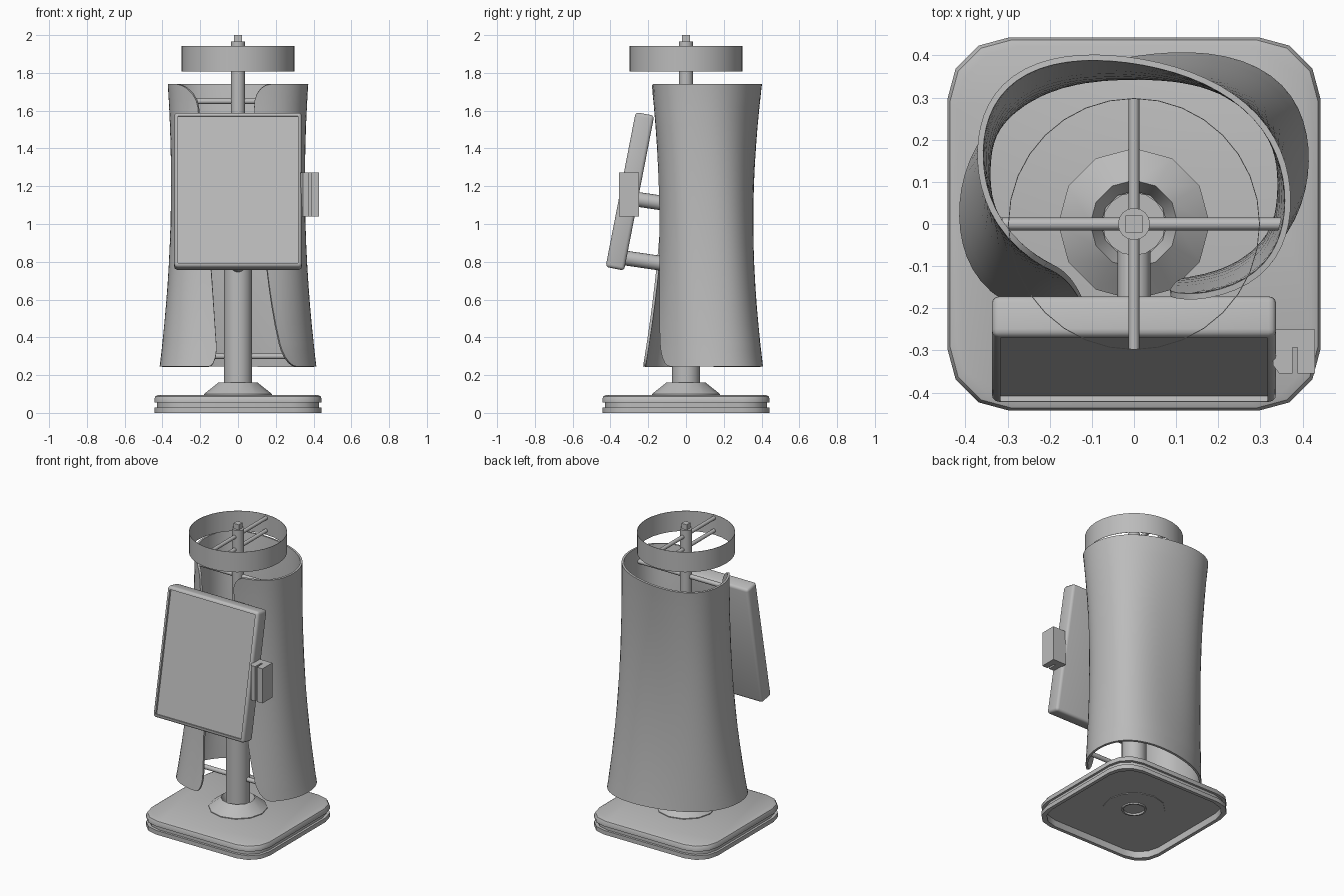
import bpy, bmesh, math
from mathutils import Matrix, Vector

cube = bpy.data.objects.get("Cube")
if cube:
    bpy.data.objects.remove(cube, do_unlink=True)

GREY = (0.5, 0.5, 0.5, 1)
grey = bpy.data.materials.new("plain_grey")
grey.use_nodes = True
grey.diffuse_color = GREY
grey.node_tree.nodes["Principled BSDF"].inputs["Base Color"].default_value = GREY


def finish(name, bm, solid=0):
    """Turn a bmesh into a shaded object, thickened inwards if asked."""
    if not solid:
        bmesh.ops.recalc_face_normals(bm, faces=bm.faces)
    mesh = bpy.data.meshes.new(name)
    bm.to_mesh(mesh)
    bm.free()
    mesh.materials.append(grey)
    ob = bpy.data.objects.new(name, mesh)
    bpy.context.collection.objects.link(ob)
    bpy.ops.object.select_all(action="DESELECT")
    ob.select_set(True)
    bpy.context.view_layer.objects.active = ob
    if solid:
        mod = ob.modifiers.new("thickness", "SOLIDIFY")
        mod.thickness, mod.offset = solid, -1
        bpy.ops.object.modifier_apply(modifier=mod.name)
    bpy.ops.object.shade_smooth_by_angle(angle=math.radians(38))
    return ob


def loft(name, rings, closed=True, caps=True, loop=False, solid=0):
    """Skin a list of point rings, optionally capped or joined end to end."""
    bm = bmesh.new()
    rows = [[bm.verts.new(p) for p in ring] for ring in rings]
    n = len(rows[0])
    pairs = list(zip(rows, rows[1:]))
    if loop:
        pairs.append((rows[-1], rows[0]))
    for a, b in pairs:
        for i in range(n if closed else n - 1):
            j = (i + 1) % n
            bm.faces.new((a[i], a[j], b[j], b[i]))
    if caps:
        bm.faces.new(rows[0][::-1])
        bm.faces.new(rows[-1])
    return finish(name, bm, solid)


def circle(r, z, n):
    return [(r * math.cos(math.tau * i / n), r * math.sin(math.tau * i / n), z) for i in range(n)]


def turned(name, profile, n, **kw):
    return loft(name, [circle(r, z, n) for r, z in profile], **kw)


def rod(name, start, end, r, n=12):
    a, b = Vector(start), Vector(end)
    turn = (b - a).to_track_quat("Z", "Y")
    rings = [[p + turn @ Vector(c) for c in circle(r, 0, n)] for p in (a, b)]
    return loft(name, rings)


# Grooved base plate with rounded corners and a recessed underside
def rounded_square(half, z, radius=0.147):
    pts = []
    for k in range(4):
        for step in range(4):
            a = math.radians(90 * k + 30 * step)
            c = math.radians(90 * k + 45)
            m = (half - radius) * math.sqrt(2)
            pts.append((m * math.cos(c) + radius * math.cos(a),
                        m * math.sin(c) + radius * math.sin(a), z))
    return pts


base_profile = [(0.42, 0.045), (0.42, 0), (0.443, 0), (0.443, 0.028), (0.428, 0.028),
                (0.428, 0.055), (0.443, 0.055), (0.443, 0.074), (0.437, 0.088), (0.422, 0.095)]
loft("base_plate", [rounded_square(h, z) for h, z in base_profile])
turned("underside_disc", [(0.19, 0.046), (0.19, 0.041), (0.074, 0.041), (0.074, 0.046)],
       12, caps=False, loop=True)
turned("underside_tube", [(0.076, 0.046), (0.076, 0.032), (0.066, 0.032), (0.066, 0.046)],
       16, caps=False, loop=True)

# Collar and stepped pole
turned("pole_collar", [(0.18, 0.09), (0.18, 0.1), (0.104, 0.16), (0.078, 0.1)],
       12, caps=False)
turned("lower_pole", [(0.075, 0.09), (0.075, 1.25)], 16)
turned("upper_pole", [(0.038, 1.25), (0.038, 1.965)], 16)
half = 0.02
loft("pole_tip", [[(-half, -half, z), (half, -half, z), (half, half, z), (-half, half, z)]
                  for z in (1.96, 2.0)])

# Halo ring and its spokes
turned("halo_ring", [(0.299, 1.808), (0.299, 1.943), (0.297, 1.943), (0.297, 1.808)],
       32, caps=False, loop=True)
for label, z in (("lower", 1.835), ("upper", 1.92)):
    rod(label + "_halo_spoke", (0, -0.297, z), (0, 0.297, z), 0.0125)

# Twisting wrap-around shell, open at the front with rounded corners
BOTTOM, TOP, CORNER = 0.246, 1.74, 0.12


def corner(d):
    u = max(0, 1 - d / CORNER)
    return 1 - math.sqrt(1 - u * u)


def shell_ring(z, n=48):
    s = (z - BOTTOM) / (TOP - BOTTOM)
    wx = 0.415 - 0.186 * s + 0.143 * s * s
    wy = 0.315 - 0.225 * s + 0.2 * s * s
    cy = 0.09 + 0.035 * s - 0.015 * s * s
    lean = math.radians(12 - 23 * s)
    square = 0.04 + 0.16 * s * (1 - s)
    low, high = corner(z - BOTTOM), corner(TOP - z)
    start = -50 - 27.6 * math.sqrt(s) + 6 * low + 15 * high
    end = 255.3 - 21 * s - 7 * low - 22 * high
    ring = []
    for i in range(n + 1):
        t = math.radians(start + (end - start) * i / n)
        full = 1 + square * math.sin(2 * t) ** 2
        ring.append((full * wx * math.cos(t), cy + full * wy * math.sin(t + lean), z))
    return ring


ends = [0, 0.005, 0.02, 0.05, 0.085]
heights = [BOTTOM + d for d in ends]
heights += [BOTTOM + CORNER + (TOP - BOTTOM - 2 * CORNER) * i / 12 for i in range(13)]
heights += [TOP - d for d in reversed(ends)]
loft("wrap_shell", [shell_ring(z) for z in heights], closed=False, caps=False, solid=0.014)
rod("upper_shell_brace", (-0.312, 0, 1.65), (0.353, 0, 1.65), 0.015)
rod("lower_shell_brace", (-0.395, 0, 0.3), (0.35, 0, 0.3), 0.015)

# Tilted display with a recessed screen
tilt = Matrix.Translation((0, -0.297, 1.173)) @ Matrix.Rotation(math.radians(-11), 4, "X")
bm = bmesh.new()
bmesh.ops.create_cube(bm, size=1, matrix=Matrix.Diagonal((0.675, 0.1, 0.835, 1)))
bmesh.ops.bevel(bm, geom=bm.edges[:], offset=0.018, segments=3, affect="EDGES", profile=0.5)
front = min(bm.faces, key=lambda f: f.calc_center_median().y)
bmesh.ops.inset_individual(bm, faces=[front], thickness=0.004)
inner = bmesh.ops.extrude_discrete_faces(bm, faces=[front])["faces"][0]
bmesh.ops.translate(bm, verts=inner.verts, vec=(0, 0.014, 0))
bm.transform(tilt)
finish("display", bm)

# Arms holding the display to the pole
for label, h in (("upper", -0.035), ("lower", -0.352)):
    rod(label + "_display_arm", tilt @ Vector((0, 0.03, h)),
        tilt @ Vector((0, 0.29, h + 0.012)), 0.039, 16)

# Card reader with a slot open to the front
outline = [(0.33, -0.25), (0.33, -0.335), (0.345, -0.355), (0.376, -0.355), (0.376, -0.293),
           (0.388, -0.293), (0.388, -0.355), (0.43, -0.355), (0.43, -0.25)]
loft("card_reader", [[(x, y, z) for x, y in outline] for z in (1.04, 1.272)])
